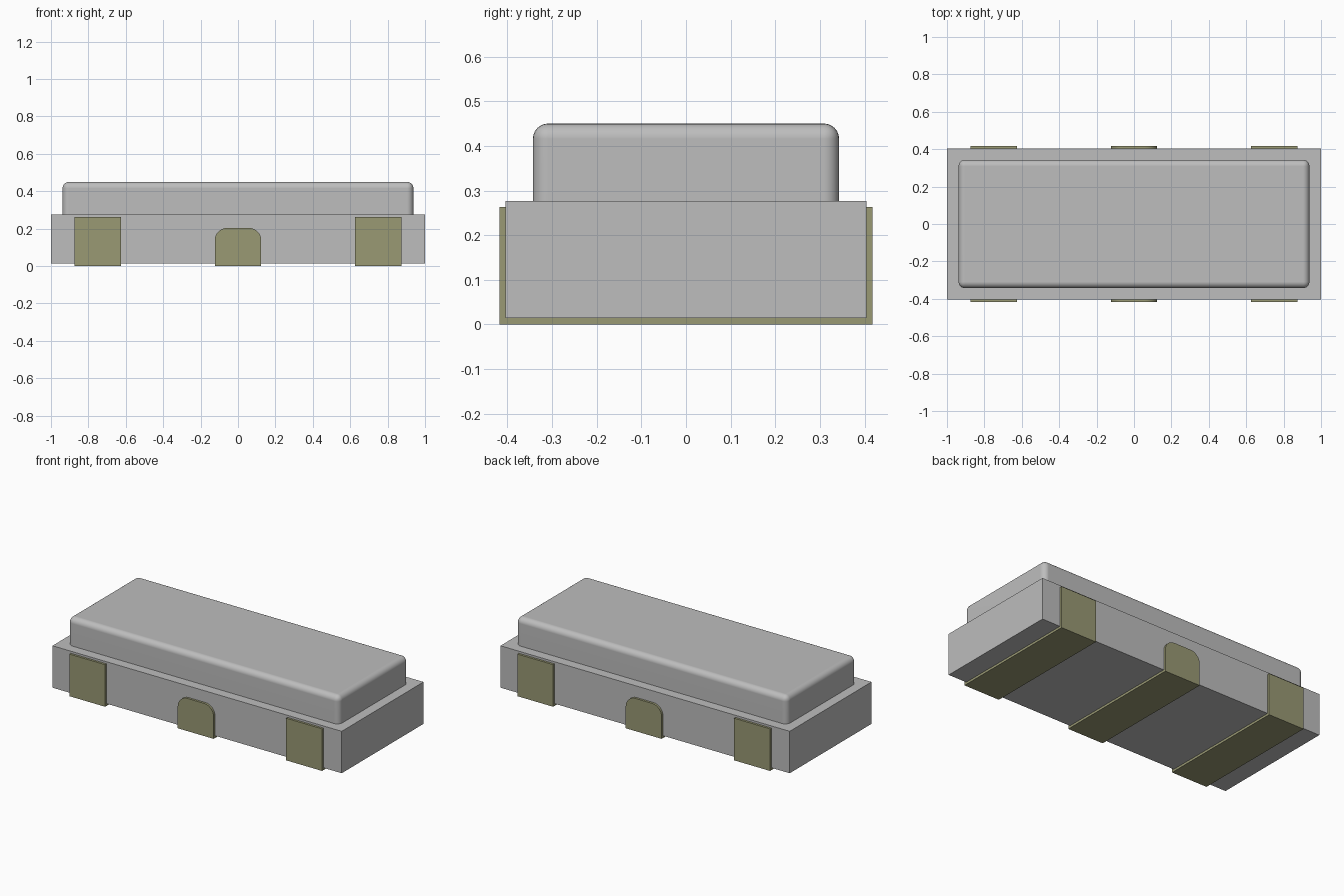
import bpy
import bmesh
import math

if "Cube" in bpy.data.objects:
    bpy.data.objects.remove(bpy.data.objects["Cube"], do_unlink=True)

# Main sizes
HALF_Y = 0.404        # half depth of the base
PLATE = 0.014         # contact thickness
BASE_TOP = 0.276
LID_TOP = 0.45


def make_material(name, rgb):
    mat = bpy.data.materials.new(name)
    mat.use_nodes = True
    colour = (*rgb, 1.0)
    mat.diffuse_color = colour
    bsdf = mat.node_tree.nodes["Principled BSDF"]
    bsdf.inputs["Base Color"].default_value = colour
    bsdf.inputs["Roughness"].default_value = 0.6
    return mat


grey = make_material("light grey", (0.51, 0.51, 0.51))
olive = make_material("olive metal", (0.32, 0.32, 0.175))


def extrude_profile(points, direction):
    """Closed prism from a planar outline."""
    bm = bmesh.new()
    face = bm.faces.new([bm.verts.new(p) for p in points])
    new = bmesh.ops.extrude_face_region(bm, geom=[face], use_keep_orig=True)["geom"]
    verts = [v for v in new if isinstance(v, bmesh.types.BMVert)]
    bmesh.ops.translate(bm, verts=verts, vec=direction)
    bmesh.ops.recalc_face_normals(bm, faces=bm.faces)
    return bm


def box(half_x, half_y, z0, z1):
    outline = [(sx * half_x, sy * half_y, z0)
               for sx, sy in ((-1, -1), (1, -1), (1, 1), (-1, 1))]
    return extrude_profile(outline, (0, 0, z1 - z0))


def round_edges(bm, edges, radius, segments):
    bmesh.ops.bevel(bm, geom=edges, offset=radius, offset_type='OFFSET',
                    segments=segments, profile=0.5, affect='EDGES')


def finish(bm, name, mat, smooth=False):
    mesh = bpy.data.meshes.new(name)
    bm.to_mesh(mesh)
    bm.free()
    mesh.materials.append(mat)
    obj = bpy.data.objects.new(name, mesh)
    bpy.context.collection.objects.link(obj)
    if smooth:
        mesh.shade_smooth()
        mesh.set_sharp_from_angle(angle=math.radians(35))
        weighted = obj.modifiers.new("flat face normals", 'WEIGHTED_NORMAL')
        weighted.keep_sharp = True
    return obj


# Ceramic base
finish(box(1.0, HALF_Y, PLATE, BASE_TOP), "base", grey)

# Lid with rounded top and vertical edges
lid = box(0.938, 0.343, BASE_TOP, LID_TOP)
round_edges(lid, [e for e in lid.edges
                  if max(v.co.z for v in e.verts) > BASE_TOP + 0.01], 0.034, 6)
finish(lid, "lid", grey, smooth=True)


# Contacts: straps running under the base and up its front and back
def contact(name, x, height, corner=0.0, half_width=0.124):
    out = HALF_Y + PLATE
    outline = [(-out, 0), (out, 0), (out, height), (HALF_Y, height),
               (HALF_Y, PLATE), (-HALF_Y, PLATE), (-HALF_Y, height), (-out, height)]
    bm = extrude_profile([(x - half_width, y, z) for y, z in outline],
                         (2 * half_width, 0, 0))
    if corner:
        tips = [e for e in bm.edges
                if all(v.co.z > height - 0.001 for v in e.verts)
                and abs(e.verts[0].co.x - e.verts[1].co.x) < 0.001]
        round_edges(bm, tips, corner, 8)
    finish(bm, name, olive, smooth=bool(corner))


contact("right_contact", -0.75, 0.263)
contact("middle_contact", 0.0, 0.204, corner=0.066)
contact("left_contact", 0.75, 0.263)
